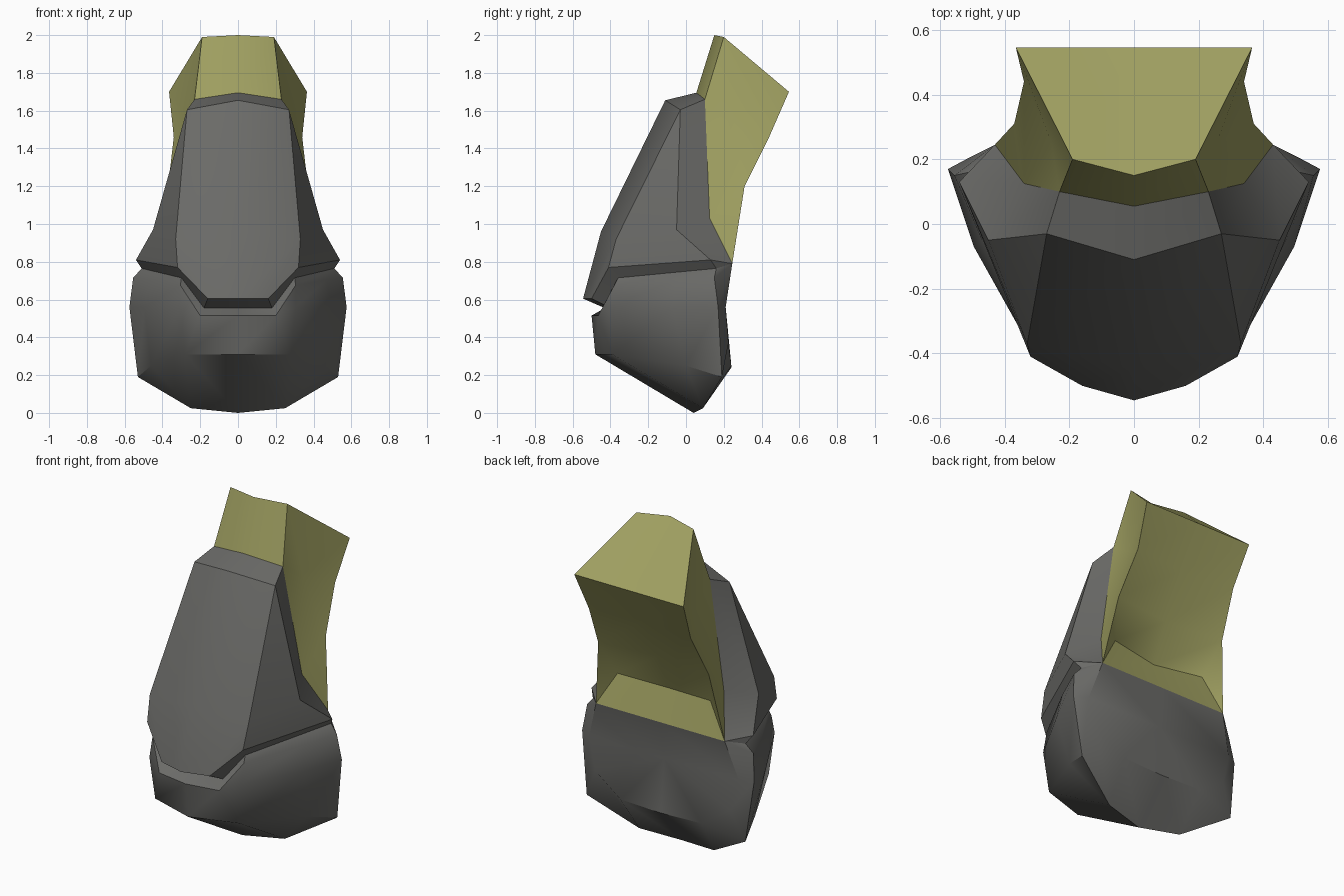
import bpy, bmesh, math

if "Cube" in bpy.data.objects:
    bpy.data.objects.remove(bpy.data.objects["Cube"])


def material(name, rgb):
    m = bpy.data.materials.new(name)
    m.diffuse_color = (*rgb, 1)
    m.use_nodes = True
    m.node_tree.nodes["Principled BSDF"].inputs["Base Color"].default_value = m.diffuse_color
    return m


GREY = material("armour grey", (0.145, 0.145, 0.137))
OLIVE = material("olive gold", (0.35, 0.35, 0.12))


def shell(name, points, faces, mat):
    """Build the right half from named points, mirror it and shade by angle."""
    bm = bmesh.new()
    for side in (1, -1):
        v = {k: bm.verts.new((side * x, y, z)) for k, (x, y, z) in points.items()}
        for f in faces:
            ring = [v[k] for k in f.split()]
            bm.faces.new(ring if side == 1 else ring[::-1])
    bmesh.ops.remove_doubles(bm, verts=bm.verts, dist=0.0005)
    bmesh.ops.triangulate(bm, faces=[f for f in bm.faces if len(f.verts) > 4])
    bmesh.ops.recalc_face_normals(bm, faces=bm.faces)
    me = bpy.data.meshes.new(name)
    bm.to_mesh(me)
    bm.free()
    me.materials.append(mat)
    ob = bpy.data.objects.new(name, me)
    bpy.context.collection.objects.link(ob)
    bpy.ops.object.select_all(action='DESELECT')
    ob.select_set(True)
    bpy.context.view_layer.objects.active = ob
    bpy.ops.object.shade_smooth_by_angle(angle=math.radians(38))
    return ob


# Shared seams: groove between the plates, and the rim where the collar meets them
groove = {
    "G0": (0, -0.43, 0.555), "G1": (0.18, -0.40, 0.555), "G2": (0.30, -0.36, 0.715),
    "G3": (0.51, 0.16, 0.765), "E": (0.43, 0.245, 0.79),
}
rim = {
    "R0": (0, 0.055, 1.695), "R1": (0.23, 0.10, 1.66), "Q": (0.34, 0.125, 1.03),
    "E": groove["E"],
}

# Lower block: front, sides, sloped sole, chamfer up to the groove, inset back
lower = {
    **groove,
    "A0": (0, -0.48, 0.31), "A1": (0.28, -0.39, 0.31),
    "A2": (0.46, 0.0, 0.25), "A3": (0.53, 0.19, 0.19),
    "B0": (0, 0.04, 0), "B1": (0.25, 0.09, 0.025),
    "N2": (0.305, -0.41, 0.56), "Nm": (0.495, -0.07, 0.56), "N3": (0.575, 0.17, 0.56),
    "C0": (0, -0.50, 0.515), "C1": (0.20, -0.465, 0.515), "C2": (0.305, -0.38, 0.675),
    "Cm": (0.47, -0.05, 0.705), "C3": (0.555, 0.15, 0.715),
    "H0": (0, 0.24, 0.24), "H1": (0.27, 0.24, 0.25), "H2": (0.45, 0.225, 0.37),
    "H3": (0.50, 0.21, 0.56), "Hc": (0, 0.21, 0.56), "Ec": (0, 0.245, 0.79),
}
shell("lower_block", lower, [
    "A0 A1 C1 C0", "A1 N2 C2 C1",
    "A1 A2 Nm N2", "N2 Nm Cm C2", "A2 A3 N3 Nm", "Nm N3 C3 Cm",
    "A0 B0 B1 A1", "A1 B1 A2", "A2 B1 A3",
    "C0 C1 G1 G0", "C1 C2 G2 G1", "C2 Cm G3 G2", "Cm C3 G3", "C3 E G3",
    "B0 H0 H1 B1", "B1 H1 H2 A3", "A3 H2 H3 N3", "N3 H3 E C3",
    "H0 Hc H3 H2 H1", "Hc Ec E H3",
], GREY)

# Upper plate: underside lip, shield front, flanks and bevelled rim
upper = {
    **groove, **rim,
    "U0": (0, -0.545, 0.605), "U1": (0.16, -0.50, 0.605),
    "U2": (0.32, -0.41, 0.77), "U3": (0.54, 0.13, 0.81),
    "M0": (0, -0.45, 0.96), "M1": (0.33, -0.37, 0.92),
    "T0": (0, -0.11, 1.655), "T1": (0.27, -0.03, 1.605),
    "D": (0.45, -0.05, 0.97),
}
shell("upper_plate", upper, [
    "G0 G1 U1 U0", "G1 G2 U2 U1", "G2 G3 U3 U2", "G3 E U3",
    "U0 U1 M1 M0", "U1 U2 M1", "M0 M1 T1 T0",
    "U2 U3 D M1", "M1 D T1",
    "T0 T1 R1 R0", "T1 D Q R1", "D U3 E Q",
], GREY)

# Collar: front wall, sloped cap, pinched sides and folded hollow back
collar = {
    **rim,
    "P0": (0, 0.15, 2.0), "P1": (0.19, 0.20, 1.99),
    "K1": (0.365, 0.545, 1.70), "K2": (0.34, 0.44, 1.46), "K3": (0.37, 0.31, 1.20),
    "K1c": (0, 0.545, 1.70), "K2c": (0, 0.40, 1.46), "K3c": (0, 0.27, 1.20),
    "L": (0.255, 0.25, 1.56),
    "F": (0.31, 0.21, 0.99), "Fc": (0, 0.17, 0.97), "Ec": (0, 0.245, 0.79),
}
shell("collar", collar, [
    "R0 R1 P1 P0", "P0 P1 K1 K1c",
    "R1 L P1", "P1 L K1", "K1 L K2", "L R1 Q", "L Q K3 K2", "Q E K3",
    "K1c K1 K2 K2c", "K2c K2 K3 K3c", "K3c K3 F Fc", "K3 E F", "Fc F E Ec",
], OLIVE)
